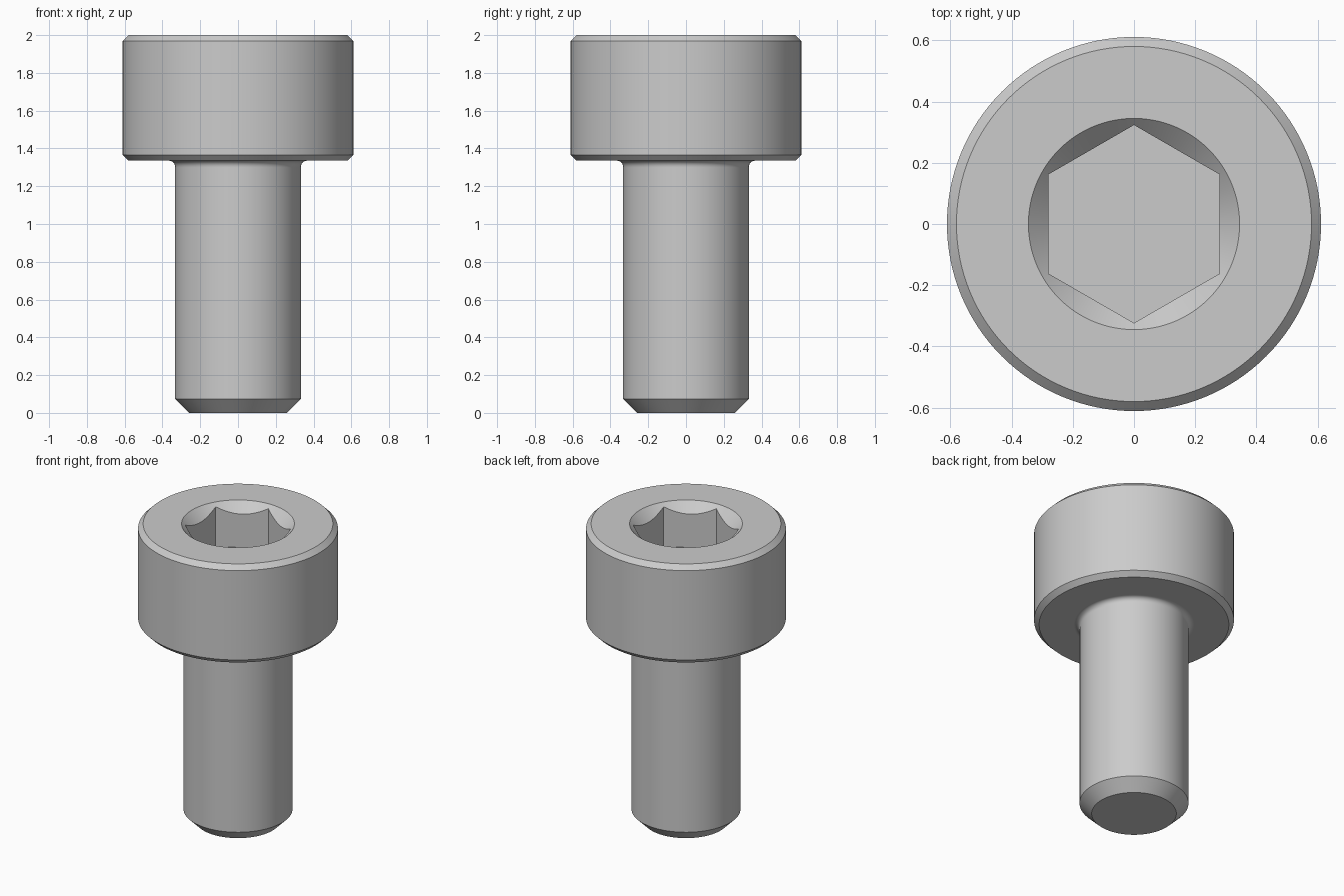
import bpy, bmesh
from math import pi, sin, cos, sqrt

if "Cube" in bpy.data.objects:
    bpy.data.objects.remove(bpy.data.objects["Cube"])

SEG = 128


def lathe(name, profile, seg, turn=0.0):
    """Closed solid of revolution from (radius, z) points, bottom to top."""
    bm = bmesh.new()
    rings = [[bm.verts.new((r * cos(turn + 2 * pi * i / seg), r * sin(turn + 2 * pi * i / seg), z))
              for i in range(seg)] for r, z in profile]
    for a, b in zip(rings, rings[1:]):
        for i in range(seg):
            j = (i + 1) % seg
            bm.faces.new((a[i], a[j], b[j], b[i]))
    bm.faces.new(rings[0][::-1])
    bm.faces.new(rings[-1])
    mesh = bpy.data.meshes.new(name)
    bm.to_mesh(mesh)
    bm.free()
    obj = bpy.data.objects.new(name, mesh)
    bpy.context.collection.objects.link(obj)
    return obj


# Screw body: chamfered shank, fillet under the head, chamfered head
shank_r, head_r, head_z, fil, ch = 0.333, 0.611, 1.335, 0.032, 0.031
profile = [(0.259, 0), (shank_r, 0.074), (shank_r, head_z - fil - 0.004)]
profile += [(shank_r + fil * (1 - cos(t * pi / 12)), head_z - fil * (1 - sin(t * pi / 12)))
            for t in range(7)]
profile += [(shank_r + fil + 0.004, head_z), (head_r - ch, head_z), (head_r, head_z + ch),
            (head_r, 2 - ch), (head_r - ch, 2)]
screw = lathe("socket_head_screw", profile, SEG)

# Socket cutters: 45 degree countersink and hexagonal recess (corners on the y axis)
hex_r = 0.28 * 2 / sqrt(3)
cutters = [lathe("countersink_cutter", [(0.245, 1.9), (0.395, 2.05)], SEG),
           lathe("hex_cutter", [(hex_r, 1.71), (hex_r, 2.1)], 6, pi / 2)]

bpy.context.view_layer.objects.active = screw
screw.select_set(True)
for cutter in cutters:
    mod = screw.modifiers.new("socket", 'BOOLEAN')
    mod.operation = 'DIFFERENCE'
    mod.solver = 'EXACT'
    mod.object = cutter
    bpy.ops.object.modifier_apply(modifier=mod.name)
    bpy.data.objects.remove(cutter, do_unlink=True)

# Smooth round surfaces with crisp edges
bpy.ops.object.shade_smooth_by_angle(angle=pi / 6)
